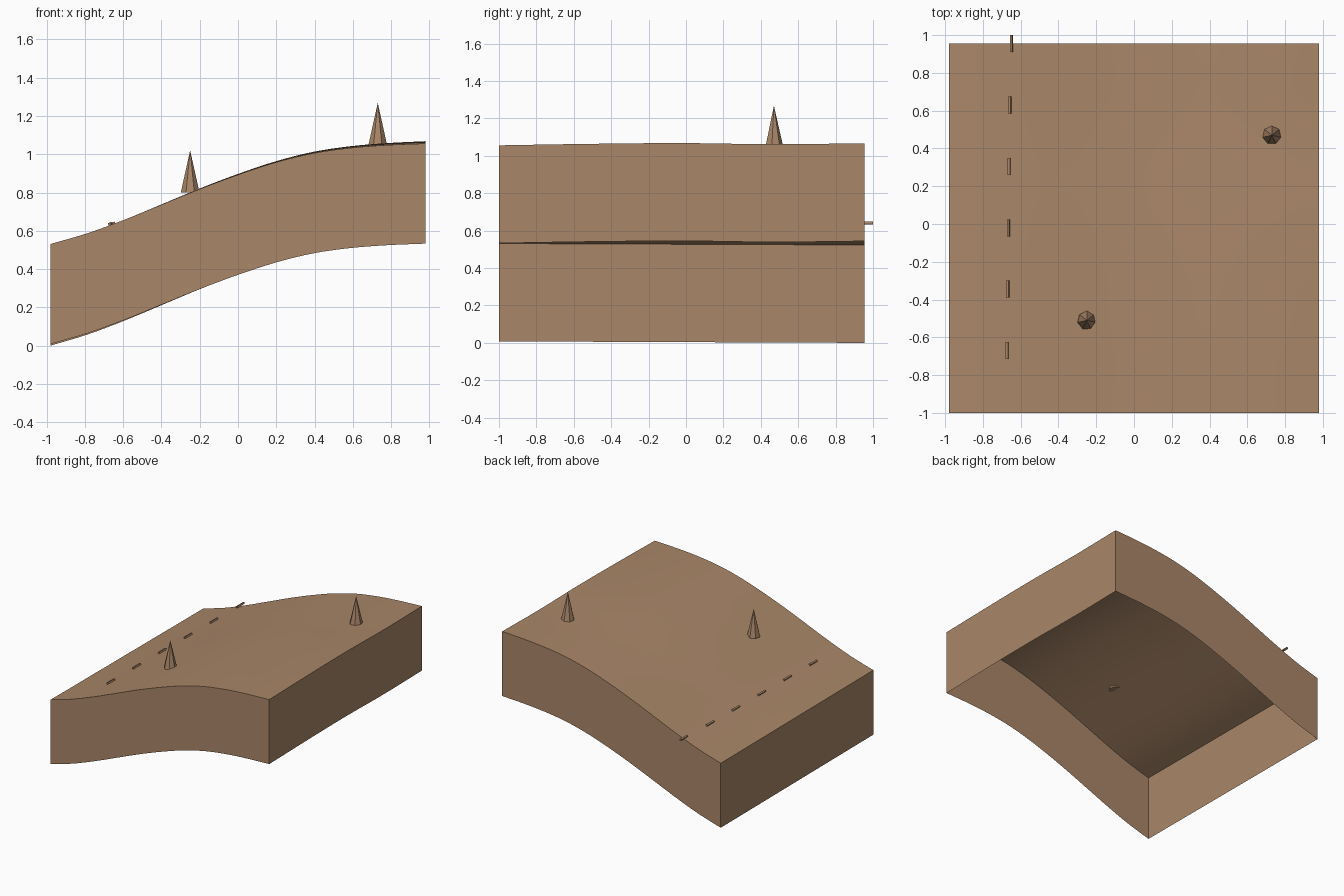
import bpy, bmesh, math
from mathutils import Matrix, Vector

old = bpy.data.objects.get("Cube")
if old:
    bpy.data.objects.remove(old)

HALF_X, FRONT, BACK = 0.98, -1.0, 0.955
DEPTH = 0.523
PROFILE = [0.531, 0.588, 0.66, 0.74, 0.82, 0.893, 0.957, 1.005, 1.033, 1.048, 1.056]

earth = bpy.data.materials.new("earth brown")
earth.use_nodes = True
earth.diffuse_color = (0.40, 0.24, 0.14, 1)
earth.node_tree.nodes["Principled BSDF"].inputs["Base Color"].default_value = earth.diffuse_color


def spline(values, t):
    """Smooth curve through evenly spaced values, t from 0 to 1."""
    last = len(values) - 1
    s = min(max(t, 0), 1) * last
    i = min(int(s), last - 1)
    u = s - i
    b, c = values[i], values[i + 1]
    a = values[i - 1] if i else 2 * b - c
    d = values[i + 2] if i + 2 <= last else 2 * c - b
    return b + u * (c - a + u * (2 * a - 5 * b + 4 * c - d + u * (3 * (b - c) + d - a))) / 2


def ground(x, y):
    """Height of the hillside, with a gentle roll from front to back."""
    tx = (x + HALF_X) / (2 * HALF_X)
    ty = (y - FRONT) / (BACK - FRONT)
    low = -0.008 * ty
    high = spline([0, 0.008, 0.012, 0.006, 0.011], ty)
    return spline(PROFILE, tx) + low * (1 - tx) + high * tx


def finish(name, bm):
    bmesh.ops.recalc_face_normals(bm, faces=bm.faces)
    mesh = bpy.data.meshes.new(name)
    bm.to_mesh(mesh)
    bm.free()
    mesh.materials.append(earth)
    obj = bpy.data.objects.new(name, mesh)
    bpy.context.collection.objects.link(obj)
    return obj


# Hillside sheet with a skirt of walls, open underneath
bm = bmesh.new()
bmesh.ops.create_grid(bm, x_segments=40, y_segments=32, size=1)
for v in bm.verts:
    v.co.x *= HALF_X
    v.co.y = FRONT + (v.co.y + 1) / 2 * (BACK - FRONT)
    v.co.z = ground(v.co.x, v.co.y)
rim = [e for e in bm.edges if e.is_boundary]
skirt = bmesh.ops.extrude_edge_only(bm, edges=rim)["geom"]
for v in skirt:
    if isinstance(v, bmesh.types.BMVert):
        v.co.z -= DEPTH
hill = finish("hillside", bm)
bpy.ops.object.select_all(action="DESELECT")
hill.select_set(True)
bpy.context.view_layer.objects.active = hill
bpy.ops.object.shade_smooth_by_angle(angle=math.radians(30))

# Pointed trees
for name, x, y, base in (("lower_tree", -0.25, -0.51, 0.80), ("upper_tree", 0.73, 0.47, 1.048)):
    bm = bmesh.new()
    bmesh.ops.create_cone(bm, cap_ends=True, segments=7, radius1=0.05, radius2=0, depth=0.22)
    bmesh.ops.remove_doubles(bm, verts=bm.verts, dist=0.0001)
    tree = finish(name, bm)
    tree.location = (x, y, base + 0.11)

# Row of small dashes across the slope
for i in range(6):
    y = -0.67 + 0.325 * i
    x = -0.672 + 0.014 * i / 4 + (0.006 if i == 5 else 0)
    bm = bmesh.new()
    bmesh.ops.create_cube(bm, size=1, matrix=Matrix.Diagonal(Vector((0.013, 0.09, 0.013, 1))))
    dash = finish(f"dash_{i + 1}", bm)
    dash.location = (x, y, ground(x, y) + 0.008)
    dash.rotation_euler.y = -math.atan(0.37)
